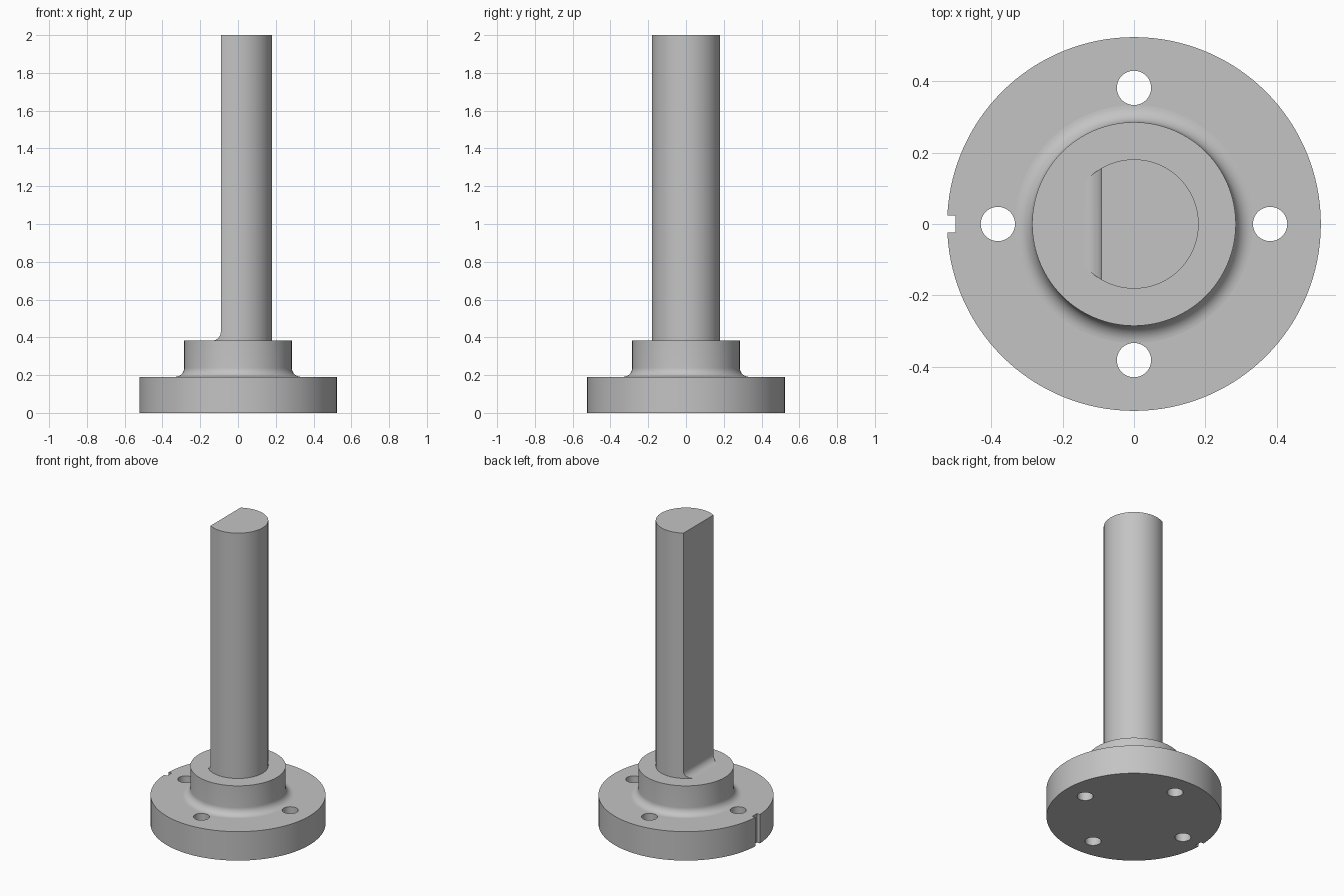
import bpy, bmesh
from math import pi, sin, cos
from mathutils import Matrix, Vector

cube = bpy.data.objects.get("Cube")
if cube:
    bpy.data.objects.remove(cube)

FLANGE_R, HUB_R, SHAFT_R = 0.523, 0.285, 0.181
FLANGE_Z, HUB_Z, TOP_Z = 0.191, 0.382, 2.0
FILLET, FLAT_X = 0.048, -0.091
HOLE_R, HOLE_DIST = 0.048, 0.381

steel = bpy.data.materials.new("steel grey")
steel.use_nodes = True
grey = (0.55, 0.55, 0.55, 1)
steel.diffuse_color = grey
steel.node_tree.nodes["Principled BSDF"].inputs["Base Color"].default_value = grey


def add_object(name, bm):
    bmesh.ops.recalc_face_normals(bm, faces=bm.faces)
    mesh = bpy.data.meshes.new(name)
    bm.to_mesh(mesh)
    bm.free()
    mesh.materials.append(steel)
    obj = bpy.data.objects.new(name, mesh)
    bpy.context.collection.objects.link(obj)
    return obj


def cylinder(name, radius, z0, z1, x=0, y=0, sides=128):
    bm = bmesh.new()
    bmesh.ops.create_cone(bm, cap_ends=True, segments=sides, radius1=radius, radius2=radius,
                          depth=z1 - z0, matrix=Matrix.Translation((x, y, (z0 + z1) / 2)))
    return add_object(name, bm)


def prism(name, profile, half_width):
    """Extrude an x-z outline along y."""
    bm = bmesh.new()
    face = bm.faces.new([bm.verts.new((x, -half_width, z)) for x, z in profile])
    ext = bmesh.ops.extrude_face_region(bm, geom=[face])["geom"]
    bmesh.ops.translate(bm, vec=(0, 2 * half_width, 0),
                        verts=[v for v in ext if isinstance(v, bmesh.types.BMVert)])
    return add_object(name, bm)


def lathe(name, profile, steps=128):
    bm = bmesh.new()
    verts = [bm.verts.new((r, 0, z)) for r, z in profile]
    edges = [bm.edges.new(pair) for pair in zip(verts, verts[1:])]
    bmesh.ops.spin(bm, geom=verts + edges, cent=(0, 0, 0), axis=(0, 0, 1),
                   angle=2 * pi, steps=steps, use_merge=True)
    bmesh.ops.remove_doubles(bm, verts=bm.verts, dist=1e-5)
    return add_object(name, bm)


def concave_fillet(wall, floor, side, steps=10):
    """Quarter arc from the floor up to the wall, bulging to the given side."""
    angles = [pi / 2 * i / steps for i in range(steps + 1)]
    return [(wall + side * FILLET * (1 - sin(a)), floor + FILLET * (1 - cos(a))) for a in angles]


def cut(obj, cutter):
    bpy.context.view_layer.objects.active = obj
    mod = obj.modifiers.new("cut", 'BOOLEAN')
    mod.operation, mod.solver, mod.object = 'DIFFERENCE', 'EXACT', cutter
    bpy.ops.object.modifier_apply(modifier=mod.name)
    bpy.data.objects.remove(cutter)


def finish(obj, flat_directions):
    """Smooth the round surfaces and keep the planar ones flat."""
    bpy.ops.object.select_all(action='DESELECT')
    obj.select_set(True)
    bpy.context.view_layer.objects.active = obj
    bpy.ops.object.shade_smooth_by_angle(angle=pi / 6)
    for poly in obj.data.polygons:
        if any(poly.normal.dot(Vector(d)) > 0.9995 for d in flat_directions):
            poly.use_smooth = False


# Flange and hub turned as one piece, with a fillet between them
profile = [(0, 0), (FLANGE_R, 0), (FLANGE_R, FLANGE_Z)]
profile += concave_fillet(HUB_R, FLANGE_Z, 1)
profile += [(HUB_R, HUB_Z), (0, HUB_Z)]
flange = lathe("flange_and_hub", profile)

# Four bolt holes
for i in range(4):
    a = i * pi / 2
    cut(flange, cylinder("hole_cutter", HOLE_R, -0.1, 0.3,
                         HOLE_DIST * cos(a), HOLE_DIST * sin(a), 48))

# Locating notch in the rim
cut(flange, prism("notch_cutter", [(-0.6, -0.1), (-0.5, -0.1), (-0.5, 0.3), (-0.6, 0.3)], 0.024))
finish(flange, [(0, 0, 1), (0, 0, -1)])

# D-shaped shaft, with a fillet at the foot of its flat
shaft = cylinder("shaft", SHAFT_R, HUB_Z - 0.05, TOP_Z)
outline = [(-0.3, HUB_Z - 0.01), (FLAT_X - FILLET, HUB_Z - 0.01)]
outline += concave_fillet(FLAT_X, HUB_Z, -1)
outline += [(FLAT_X, TOP_Z + 0.1), (-0.3, TOP_Z + 0.1)]
cut(shaft, prism("flat_cutter", outline, 0.3))
finish(shaft, [(0, 0, 1), (0, 0, -1), (-1, 0, 0)])
